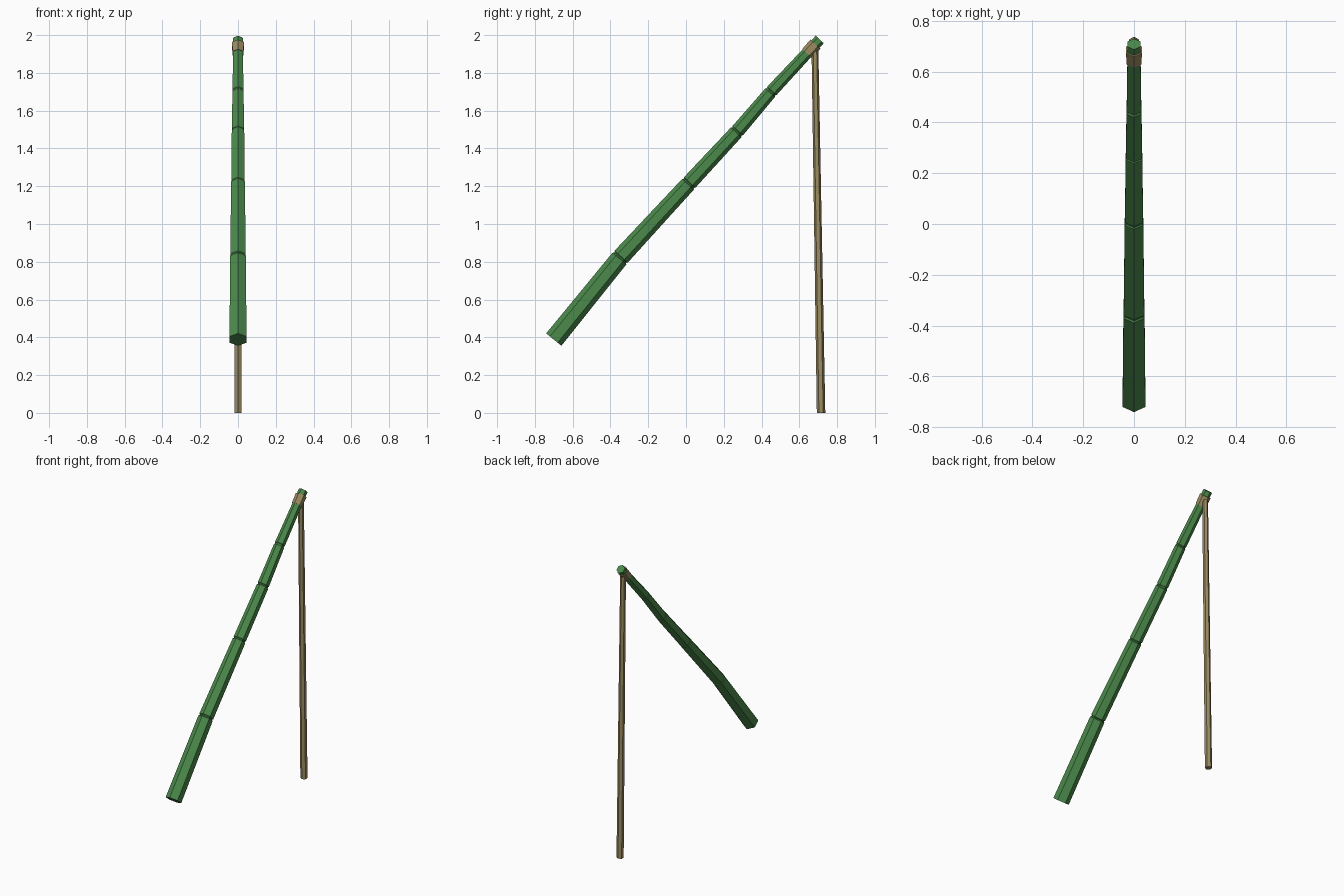
import bpy, bmesh, math
from mathutils import Vector

if "Cube" in bpy.data.objects:
    bpy.data.objects.remove(bpy.data.objects["Cube"])


def material(name, rgb):
    m = bpy.data.materials.new(name)
    m.diffuse_color = (*rgb, 1)
    m.use_nodes = True
    m.node_tree.nodes["Principled BSDF"].inputs["Base Color"].default_value = m.diffuse_color
    return m


def hex_tube(name, stations, mat):
    """Loft capped hexagons along a path in the x = 0 plane: (y, z, radius)."""
    bm = bmesh.new()
    pts = [Vector((0, y, z)) for y, z, r in stations]
    side = Vector((1, 0, 0))
    rings = []
    for i, p in enumerate(pts):
        axis = (pts[min(i + 1, len(pts) - 1)] - pts[max(i - 1, 0)]).normalized()
        up = side.cross(axis)
        r = stations[i][2]
        rings.append([bm.verts.new(p + r * (up * math.cos(k * math.pi / 3)
                                            + side * math.sin(k * math.pi / 3)))
                      for k in range(6)])
    for a, b in zip(rings, rings[1:]):
        for k in range(6):
            n = (k + 1) % 6
            bm.faces.new((a[k], a[n], b[n], b[k]))
    bm.faces.new(rings[0])
    bm.faces.new(rings[-1])
    bmesh.ops.recalc_face_normals(bm, faces=bm.faces)
    me = bpy.data.meshes.new(name)
    bm.to_mesh(me)
    bm.free()
    me.materials.append(mat)
    ob = bpy.data.objects.new(name, me)
    bpy.context.collection.objects.link(ob)
    return ob


green = material("bamboo_green", (0.07, 0.25, 0.07))
tan = material("dry_cane", (0.33, 0.26, 0.12))

# Leaning bamboo: sections separated by small notched nodes
nodes = [(-0.70, 0.388, 0.052), (-0.348, 0.822, 0.048), (0.015, 1.215, 0.042),
         (0.27, 1.49, 0.038), (0.45, 1.70, 0.034), (0.708, 1.977, 0.029)]
path = [nodes[0]]
for i in range(1, len(nodes) - 1):
    y, z, r = nodes[i]
    for d, s in ((-0.007, 1), (-0.003, 0.88), (0.003, 0.88), (0.007, 0.98)):
        path.append((y + d * 0.68, z + d * 0.73, r * s))
path.append(nodes[-1])
hex_tube("bamboo_pole", path, green)

# Upright hanging cane
hex_tube("upright_cane", [(0.715, 0, 0.0225), (0.682, 1.965, 0.018)], tan)

# Binding around the pole tip
hex_tube("binding", [(0.640, 1.903, 0.034), (0.685, 1.952, 0.036)], tan)
